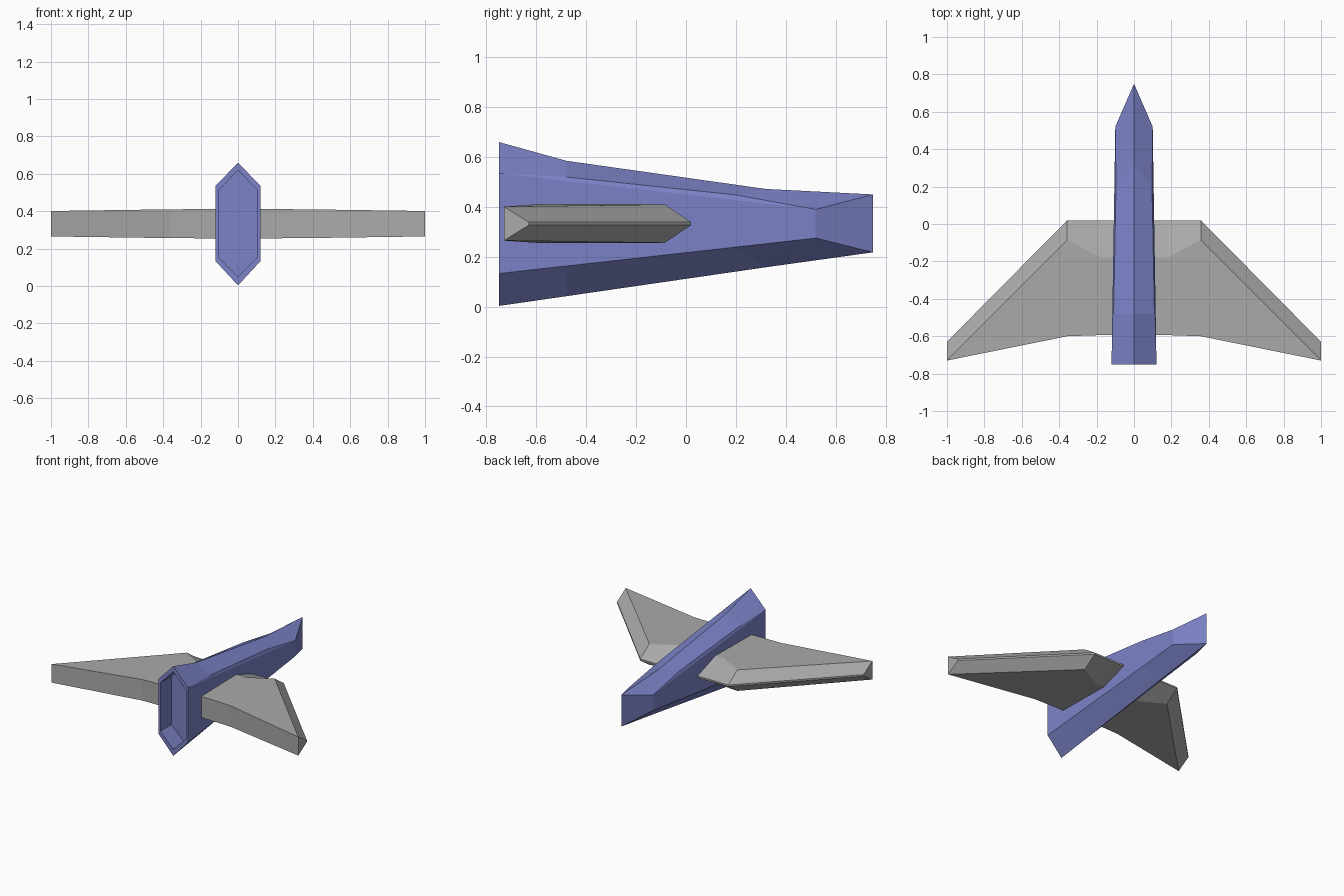
import bpy, bmesh

if "Cube" in bpy.data.objects:
    bpy.data.objects.remove(bpy.data.objects["Cube"])


def material(name, rgb):
    m = bpy.data.materials.new(name)
    m.diffuse_color = (*rgb, 1)
    m.use_nodes = True
    m.node_tree.nodes["Principled BSDF"].inputs["Base Color"].default_value = m.diffuse_color
    return m


def mirrored_loft(name, rings, mat, closed=False, caps=()):
    """Skin the rings of the +x half, cap the chosen rings, mirror over x = 0."""
    bm = bmesh.new()
    vs = [[bm.verts.new(p) for p in ring] for ring in rings]
    n = len(rings[0])
    for a, b in zip(vs, vs[1:]):
        for i in range(n if closed else n - 1):
            j = (i + 1) % n
            bm.faces.new((a[i], a[j], b[j], b[i]))
    for c in caps:
        bm.faces.new(vs[c])
    bmesh.ops.remove_doubles(bm, verts=bm.verts[:], dist=0.001)
    bmesh.ops.mirror(bm, geom=bm.verts[:] + bm.edges[:] + bm.faces[:],
                     axis='X', merge_dist=0.0005)
    bmesh.ops.remove_doubles(bm, verts=bm.verts[:], dist=0.001)
    bmesh.ops.recalc_face_normals(bm, faces=bm.faces[:])
    me = bpy.data.meshes.new(name)
    bm.to_mesh(me)
    bm.free()
    me.materials.append(mat)
    ob = bpy.data.objects.new(name, me)
    bpy.context.collection.objects.link(ob)
    return ob


blue = material("hull blue", (0.20, 0.225, 0.57))
grey = material("wing grey", (0.40, 0.40, 0.40))


# Fuselage: half hexagon rings from exhaust floor, around the rim, to the nose
def end_ring(y, w, top, upper, lower, keel):
    return [(0, y, top), (w, y, upper), (w, y, upper), (w, y, lower), (0, y, keel)]


hull = [
    end_ring(-0.62, 0.105, 0.62, 0.51, 0.155, 0.05),
    end_ring(-0.75, 0.105, 0.62, 0.51, 0.155, 0.05),
    end_ring(-0.75, 0.12, 0.66, 0.535, 0.133, 0.003),
    [(0, -0.48, 0.585), (0.109, -0.48, 0.52), (0.116, -0.48, 0.504),
     (0.116, -0.48, 0.163), (0, -0.48, 0.042)],
    [(0, 0.32, 0.472), (0.096, 0.20, 0.448), (0.105, 0.20, 0.427),
     (0.105, 0.20, 0.239), (0, 0.32, 0.158)],
    [(0, 0.75, 0.45), (0.10, 0.52, 0.39), (0.10, 0.52, 0.39),
     (0.10, 0.52, 0.275), (0, 0.75, 0.218)],
]
mirrored_loft("fuselage", hull, blue, caps=(0, -1))


# Wings: blunt rear, bevelled leading edge, swept outer panels
def wing_ring(x, rear, ridge, lead, half, edge=0.006, z=0.333):
    return [(x, rear, z + half), (x, ridge, z + half), (x, lead, z + edge),
            (x, lead, z - edge), (x, ridge, z - half), (x, rear, z - half)]


def ridge_shift(ring, dx):
    """Slide the bevel corners inward along the span."""
    return [(x - dx if i in (1, 4) else x, y, z) for i, (x, y, z) in enumerate(ring)]


wing = [
    wing_ring(0, -0.592, -0.18, 0.02, 0.078),
    wing_ring(0.18, -0.594, -0.18, 0.02, 0.078),
    wing_ring(0.357, -0.60, -0.085, 0.02, 0.077),
    wing_ring(1.0, -0.73, -0.73, -0.63, 0.068),
]
mirrored_loft("wings", wing, grey, closed=True, caps=(-1,))
